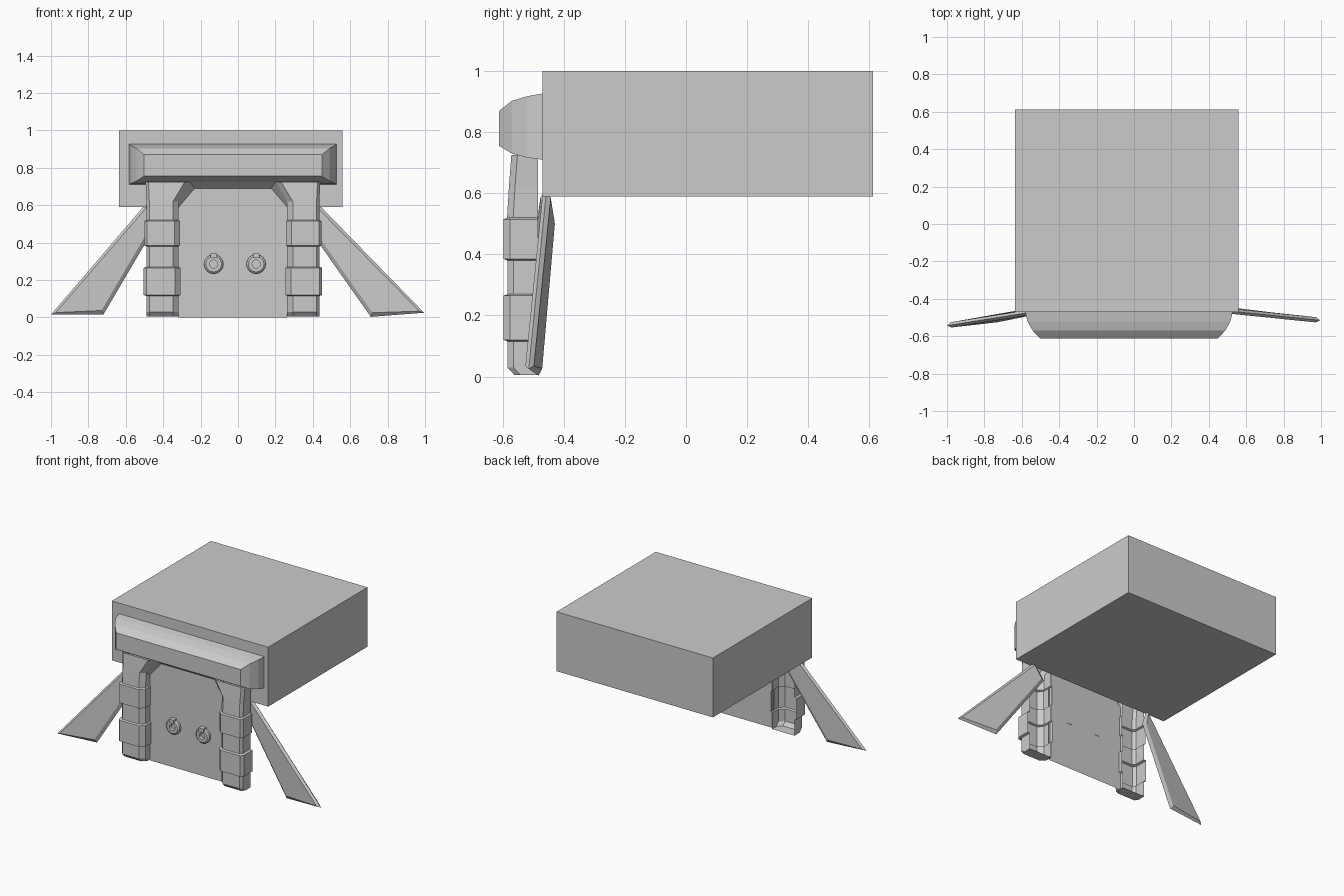
import bpy, bmesh, math
from mathutils import Matrix

if "Cube" in bpy.data.objects:
    bpy.data.objects.remove(bpy.data.objects["Cube"])

C = -0.027  # centre line of the doorway


def finish(name, bm):
    bmesh.ops.remove_doubles(bm, verts=bm.verts, dist=1e-5)
    bmesh.ops.recalc_face_normals(bm, faces=bm.faces)
    me = bpy.data.meshes.new(name)
    bm.to_mesh(me)
    bm.free()
    ob = bpy.data.objects.new(name, me)
    bpy.context.collection.objects.link(ob)
    return ob


def loft(name, rows, closed=False, cap_first=False, cap_last=False):
    bm = bmesh.new()
    vs = [[bm.verts.new(p) for p in row] for row in rows]
    n = len(vs[0])
    for a, b in zip(vs, vs[1:]):
        for i in range(n if closed else n - 1):
            j = (i + 1) % n
            bm.faces.new((a[i], a[j], b[j], b[i]))
    if cap_first:
        bm.faces.new(vs[0])
    if cap_last:
        bm.faces.new(vs[-1])
    return finish(name, bm)


def rect_xz(x0, x1, y, z0, z1):
    return [(x0, y, z0), (x1, y, z0), (x1, y, z1), (x0, y, z1)]


# Main block behind the doorway
loft("main_block", [rect_xz(-0.635, 0.56, y, 0.59, 1.0) for y in (-0.47, 0.613)],
     True, True, True)

# Lintel: rectangles shrinking towards the front
loft("lintel", [rect_xz(C - w, C + w, y, z0, z1) for y, w, z0, z1 in (
    (-0.468, 0.555, 0.71, 0.927), (-0.52, 0.543, 0.717, 0.918),
    (-0.57, 0.515, 0.73, 0.903), (-0.612, 0.475, 0.755, 0.87))], True, True, True)

# Pillars: open-backed channels with two raised bands and a flared top
# level: height, outward growth, front y, inner distance from centre
LEVELS = [(0.005, 0, -0.562, 0.29), (0.03, 0, -0.585, 0.29), (0.115, 0, -0.585, 0.29),
          (0.12, 0.015, -0.597, 0.29), (0.265, 0.015, -0.597, 0.29), (0.27, 0, -0.585, 0.29),
          (0.38, 0, -0.585, 0.29), (0.385, 0.012, -0.597, 0.29), (0.515, 0.012, -0.597, 0.29),
          (0.52, 0, -0.586, 0.29), (0.62, 0, -0.58, 0.29), (0.725, 0.005, -0.572, 0.23)]


def pillar(name, s):
    rows = []
    for z, g, yf, inner in LEVELS:
        o, i = 0.462 + g, inner - g * 0.6
        prof = [(o, -0.485), (o, yf + 0.02), (o - 0.015, yf), (i + 0.03, yf),
                (i, yf + 0.03), (i, -0.485)]
        rows.append([(C + s * u, y, z) for u, y in prof])
    loft(name, rows, cap_first=True)


pillar("left_pillar", -1)
pillar("right_pillar", 1)

# Door panel and its sloped surround
top = [(-0.29, 0.59), (-0.205, 0.69), (0.205, 0.69), (0.29, 0.59)]
outer = [(-0.29, 0.62), (-0.23, 0.725), (0.23, 0.725), (0.29, 0.62)]
bm = bmesh.new()
bm.faces.new([bm.verts.new((C + u, -0.51, z)) for u, z in [(-0.29, 0)] + top + [(0.29, 0)]])
finish("door", bm)
loft("door_surround", [[(C + u, -0.51, z) for u, z in top],
                       [(C + u, -0.55, z) for u, z in outer]])

# Door rings with small mounting lugs
for side, x in (("left", -0.13), ("right", 0.097)):
    rows = []
    for k in range(16):
        a = 2 * math.pi * k / 16
        rows.append([(x + r * math.cos(a), y, 0.285 + r * math.sin(a)) for r, y in
                     ((0.052, -0.51), (0.052, -0.524), (0.042, -0.533),
                      (0.022, -0.533), (0.022, -0.51))])
    loft(side + "_door_ring", rows + rows[:1])
    bm = bmesh.new()
    bmesh.ops.create_cube(bm, size=1, matrix=Matrix.Translation((x, -0.525, 0.33))
                          @ Matrix.Diagonal((0.036, 0.034, 0.025, 1)))
    finish(side + "_ring_lug", bm)


# Slanted side fins: two faces back to back, each inset and raised
def fin(name, corners):
    bm = bmesh.new()
    fs = [bm.faces.new([bm.verts.new(p) for p in c]) for c in (corners, corners[::-1])]
    bm.normal_update()
    bmesh.ops.inset_individual(bm, faces=fs, thickness=0.025, depth=0.014)
    finish(name, bm)


fin("left_fin", [(-0.49, -0.462, 0.61), (-1.0, -0.543, 0.015),
                 (-0.72, -0.51, 0.015), (-0.44, -0.445, 0.49)])
fin("right_fin", [(0.425, -0.457, 0.61), (0.995, -0.515, 0.025),
                  (0.71, -0.483, 0.003), (0.36, -0.44, 0.5)])
